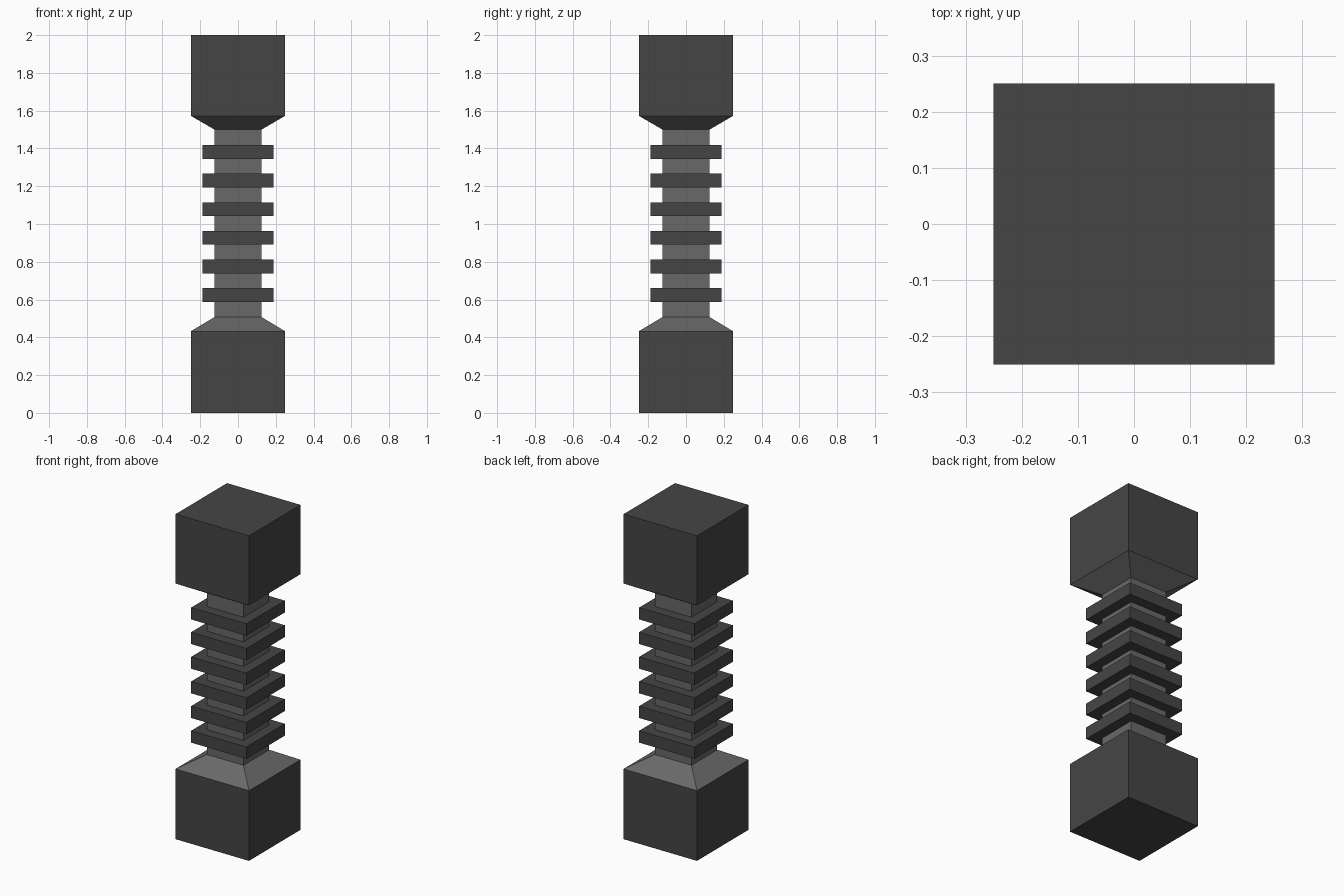
import bpy, bmesh

if "Cube" in bpy.data.objects:
    bpy.data.objects.remove(bpy.data.objects["Cube"])


def material(name, v):
    m = bpy.data.materials.new(name)
    m.diffuse_color = (v, v, v, 1)
    m.use_nodes = True
    m.node_tree.nodes["Principled BSDF"].inputs["Base Color"].default_value = m.diffuse_color
    return m


def square_loft(name, profile, mat, capped=True):
    """Loft square sections given as (half_width, z), bottom to top."""
    bm = bmesh.new()
    loops = [[bm.verts.new((sx * h, sy * h, z))
              for sx, sy in ((-1, -1), (1, -1), (1, 1), (-1, 1))]
             for h, z in profile]
    for low, high in zip(loops, loops[1:]):
        for i in range(4):
            j = (i + 1) % 4
            bm.faces.new((low[i], low[j], high[j], high[i]))
    if capped:
        bm.faces.new(loops[0][::-1])
        bm.faces.new(loops[-1])
    mesh = bpy.data.meshes.new(name)
    bm.to_mesh(mesh)
    bm.free()
    mesh.materials.append(mat)
    obj = bpy.data.objects.new(name, mesh)
    bpy.context.collection.objects.link(obj)
    return obj


dark = material("dark_grey", 0.06)
light = material("mid_grey", 0.14)

# End blocks
square_loft("bottom_block", [(0.25, 0), (0.25, 0.432)], dark)
square_loft("top_block", [(0.25, 1.573), (0.25, 2)], dark)

# Shaft flaring out to meet both blocks (ends sit on the block faces)
square_loft("shaft", [(0.25, 0.432), (0.125, 0.507),
                      (0.125, 1.5), (0.25, 1.573)], light, capped=False)

# Six evenly spaced square collars
for i in range(6):
    z = 0.587 + 0.1516 * i
    square_loft(f"collar_{i + 1}", [(0.1875, z), (0.1875, z + 0.073)], dark)
